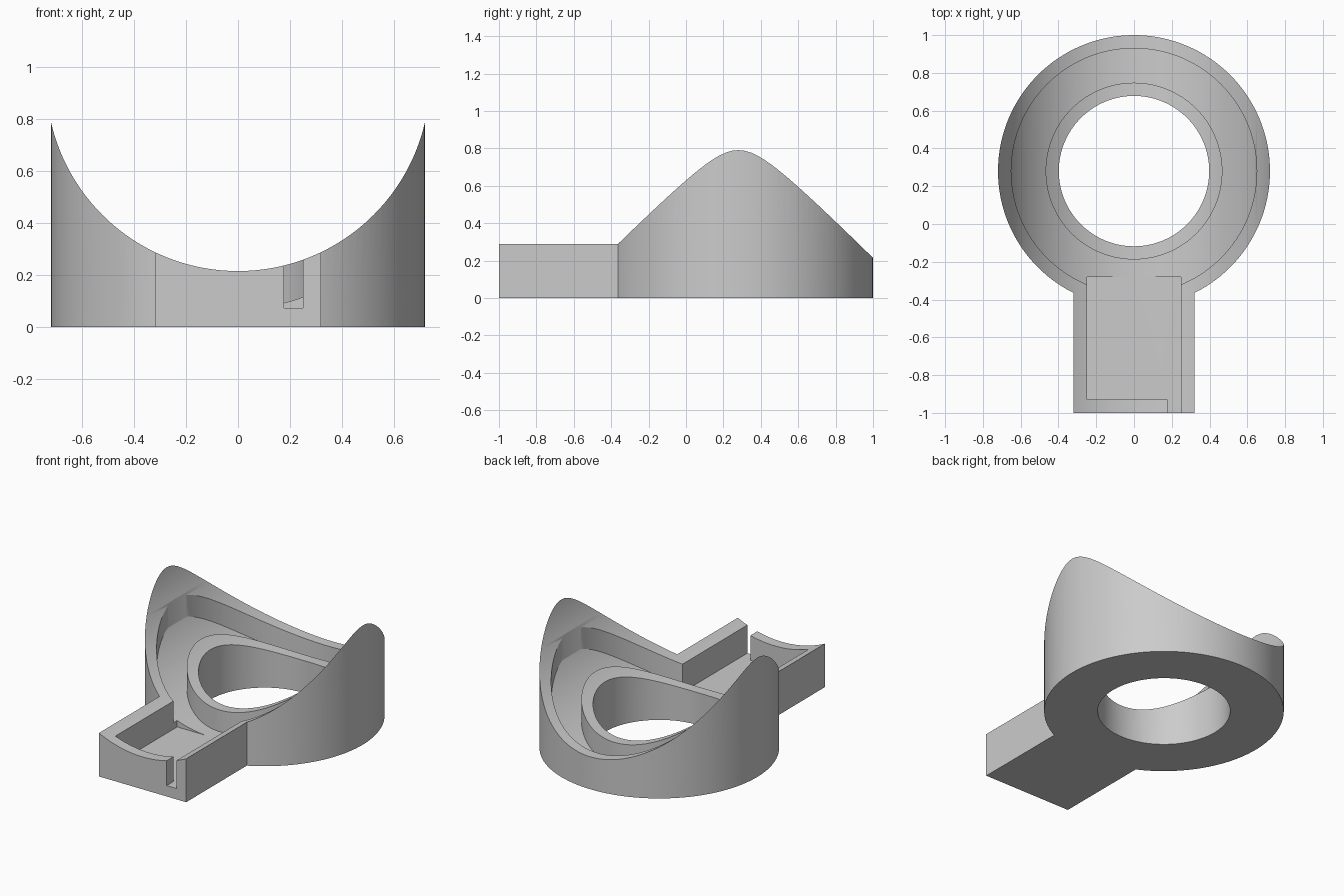
import bpy
import math

cube = bpy.data.objects.get("Cube")
if cube:
    bpy.data.objects.remove(cube, do_unlink=True)

RING_Y = 0.28          # ring centre
SADDLE_R = 0.738       # radius of the scooped top
SADDLE_Z = 0.953       # height of the scoop axis
DEPTH = 0.144          # depth of the ring channel below the rim
FLOOR = 0.072          # flat tray floor


def drum(name, radius, low, high, sides=128):
    """Upright cylinder on the ring axis."""
    bpy.ops.mesh.primitive_cylinder_add(vertices=sides, radius=radius, depth=high - low,
                                        location=(0, RING_Y, (low + high) / 2))
    bpy.context.object.name = name
    return bpy.context.object


def block(name, x, y, z):
    """Box from (min, max) pairs."""
    spans = (x, y, z)
    bpy.ops.mesh.primitive_cube_add(size=1, location=[(a + b) / 2 for a, b in spans])
    obj = bpy.context.object
    obj.name = name
    obj.scale = [b - a for a, b in spans]
    return obj


def scoop(name, z):
    """Cylinder lying along y that shapes the saddle surfaces."""
    bpy.ops.mesh.primitive_cylinder_add(vertices=256, radius=SADDLE_R, depth=4,
                                        location=(0, 0, z),
                                        rotation=(math.pi / 2, 0, 0))
    bpy.context.object.name = name
    return bpy.context.object


def combine(target, other, operation):
    """Apply a boolean and remove the helper."""
    other.hide_render = True
    mod = target.modifiers.new(operation, 'BOOLEAN')
    mod.operation = operation
    mod.solver = 'EXACT'
    mod.object = other
    bpy.context.view_layer.objects.active = target
    bpy.ops.object.modifier_apply(modifier=mod.name)
    bpy.data.objects.remove(other, do_unlink=True)


# Ring and handle
body = drum("saddle_ring_with_tray", 0.72, 0, 0.9)
combine(body, block("handle", (-0.32, 0.32), (-1, -0.2), (0, 0.9)), 'UNION')

# Saddle-shaped top
combine(body, scoop("top_scoop", SADDLE_Z), 'DIFFERENCE')

# Central hole
combine(body, drum("hole", 0.398, -0.5, 1.5), 'DIFFERENCE')

# Ring channel whose floor follows the top
channel = drum("channel", 0.65, 0.02, 1.1)
combine(channel, drum("channel_core", 0.468, -0.5, 1.5), 'DIFFERENCE')
combine(channel, scoop("channel_scoop", SADDLE_Z - DEPTH), 'INTERSECT')
combine(body, channel, 'DIFFERENCE')

# Tray in the handle, and the slot through its front wall
combine(body, block("tray", (-0.25, 0.25), (-0.928, -0.28), (FLOOR, 1.2)), 'DIFFERENCE')
combine(body, block("slot", (0.177, 0.25), (-1.1, -0.9), (FLOOR, 1.2)), 'DIFFERENCE')

# Single grey finish
grey = bpy.data.materials.new("grey")
grey.use_nodes = True
colour = (0.6, 0.6, 0.6, 1)
grey.diffuse_color = colour
grey.node_tree.nodes["Principled BSDF"].inputs["Base Color"].default_value = colour
body.data.materials.clear()
body.data.materials.append(grey)
for face in body.data.polygons:
    face.material_index = 0

bpy.ops.object.select_all(action='DESELECT')
body.select_set(True)
bpy.context.view_layer.objects.active = body
bpy.ops.object.shade_smooth_by_angle(angle=math.radians(30))
